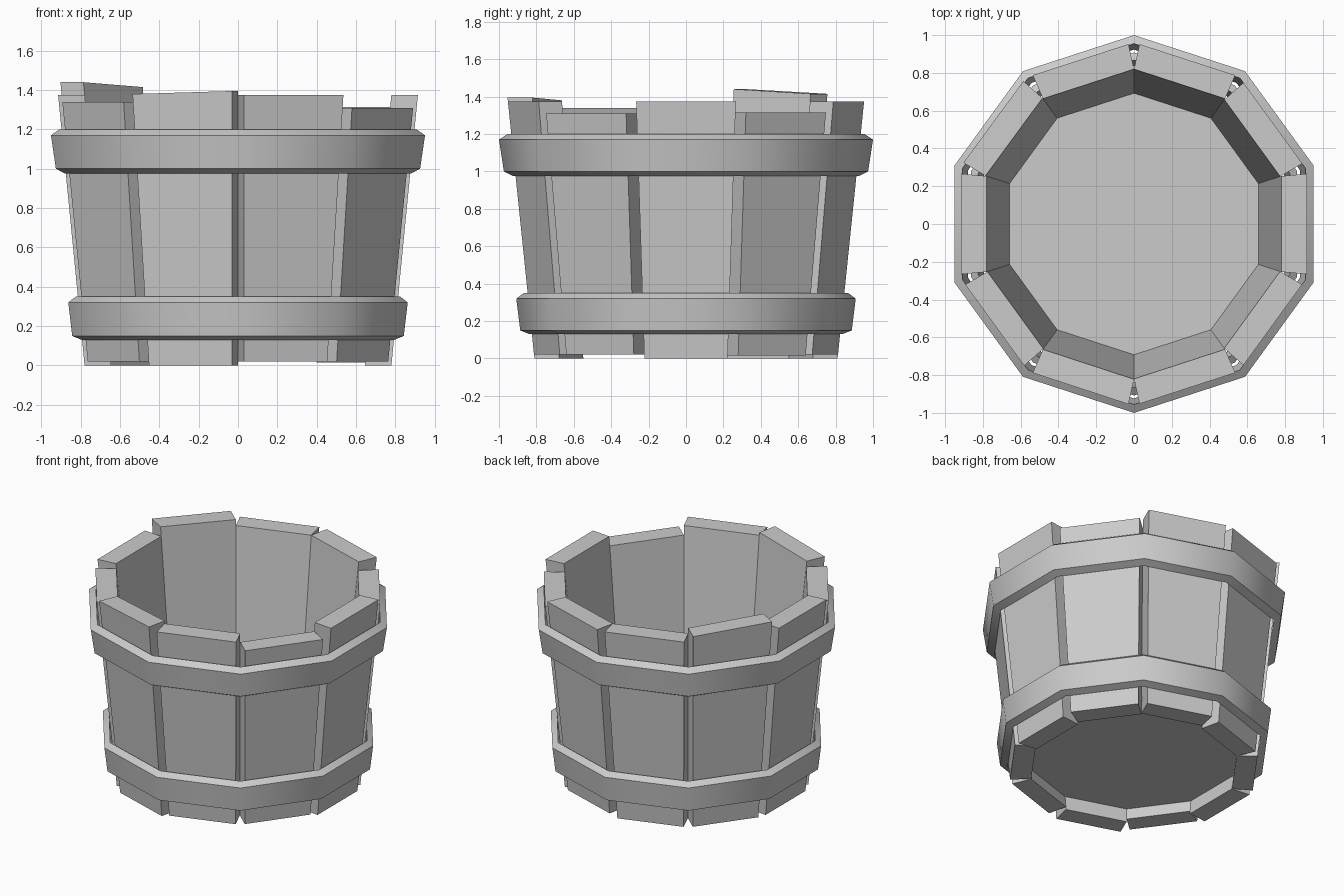
import bpy, bmesh, math
from mathutils import Vector

if "Cube" in bpy.data.objects:
    bpy.data.objects.remove(bpy.data.objects["Cube"])

N = 10
C18, T18 = math.cos(math.pi / N), math.tan(math.pi / N)


def finish(bm, name):
    bmesh.ops.recalc_face_normals(bm, faces=bm.faces)
    me = bpy.data.meshes.new(name)
    bm.to_mesh(me)
    bm.free()
    ob = bpy.data.objects.new(name, me)
    bpy.context.collection.objects.link(ob)
    return ob


def outer(z):
    # distance from the axis to the outer stave face at height z
    return 0.78 + 0.098 * z


def ring(bm, apothem, z):
    return [bm.verts.new((apothem / C18 * math.cos((k + 0.5) * math.tau / N),
                          apothem / C18 * math.sin((k + 0.5) * math.tau / N), z))
            for k in range(N)]


# Staves: (bottom height, top at clockwise edge, top at counter-clockwise edge)
THICK = 0.135
staves = [(0, 1.375, 1.375), (.015, 1.315, 1.315), (.02, 1.375, 1.375),
          (0, 1.375, 1.375), (0, 1.415, 1.44), (0, 1.375, 1.375),
          (.02, 1.34, 1.34), (0, 1.38, 1.395), (.02, 1.375, 1.375),
          (.02, 1.31, 1.31)]
for i, (bot, top_a, top_b) in enumerate(staves):
    a = i * math.tau / N
    out, side = Vector((math.cos(a), math.sin(a), 0)), Vector((-math.sin(a), math.cos(a), 0))
    bm = bmesh.new()
    loops = []
    for za, zb in ((bot, bot), (top_a, top_b)):
        loop = []
        for s, inner, z in ((-1, 1, za), (1, 1, zb), (1, 0, zb), (-1, 0, za)):
            r = outer(z) - THICK * inner
            half = (outer(z) - THICK) * T18 + (0 if inner else 0.013)
            loop.append(bm.verts.new(out * r + side * s * half + Vector((0, 0, z))))
        loops.append(loop)
    lo, hi = loops
    bm.faces.new(lo)
    bm.faces.new(hi)
    for k in range(4):
        j = (k + 1) % 4
        bm.faces.new((lo[k], lo[j], hi[j], hi[k]))
    finish(bm, f"stave_{i + 1}")


# Hoops: bevelled ten-sided bands around the staves
def hoop(name, profile):
    bm = bmesh.new()
    rings = [ring(bm, r, z) for r, z in profile]
    for p, q in zip(rings, rings[1:] + rings[:1]):
        for k in range(N):
            j = (k + 1) % N
            bm.faces.new((p[k], p[j], q[j], q[k]))
    ob = finish(bm, name)
    bpy.ops.object.select_all(action='DESELECT')
    ob.select_set(True)
    bpy.context.view_layer.objects.active = ob
    bpy.ops.object.shade_smooth_by_angle(angle=math.radians(38))


hoop("upper_hoop", [(.878, .975), (.926, 1.0), (.951, 1.17), (.908, 1.20)])
hoop("lower_hoop", [(.795, .13), (.843, .15), (.863, .32), (.825, .35)])

# Floor planks: a ten-sided disc cut into three boards
for i, (y0, y1, top) in enumerate(((-1, -.25, .136), (-.25, .265, .14), (.265, 1, .138))):
    bm = bmesh.new()
    lo, hi = ring(bm, .665, .1), ring(bm, .665, top)
    bm.faces.new(lo)
    bm.faces.new(hi)
    for k in range(N):
        j = (k + 1) % N
        bm.faces.new((lo[k], lo[j], hi[j], hi[k]))
    for y, n in ((y0, -1), (y1, 1)):
        bmesh.ops.bisect_plane(bm, geom=bm.verts[:] + bm.edges[:] + bm.faces[:],
                               plane_co=(0, y, 0), plane_no=(0, n, 0), clear_outer=True)
        bmesh.ops.holes_fill(bm, edges=[e for e in bm.edges if e.is_boundary], sides=0)
    finish(bm, f"floor_plank_{i + 1}")
